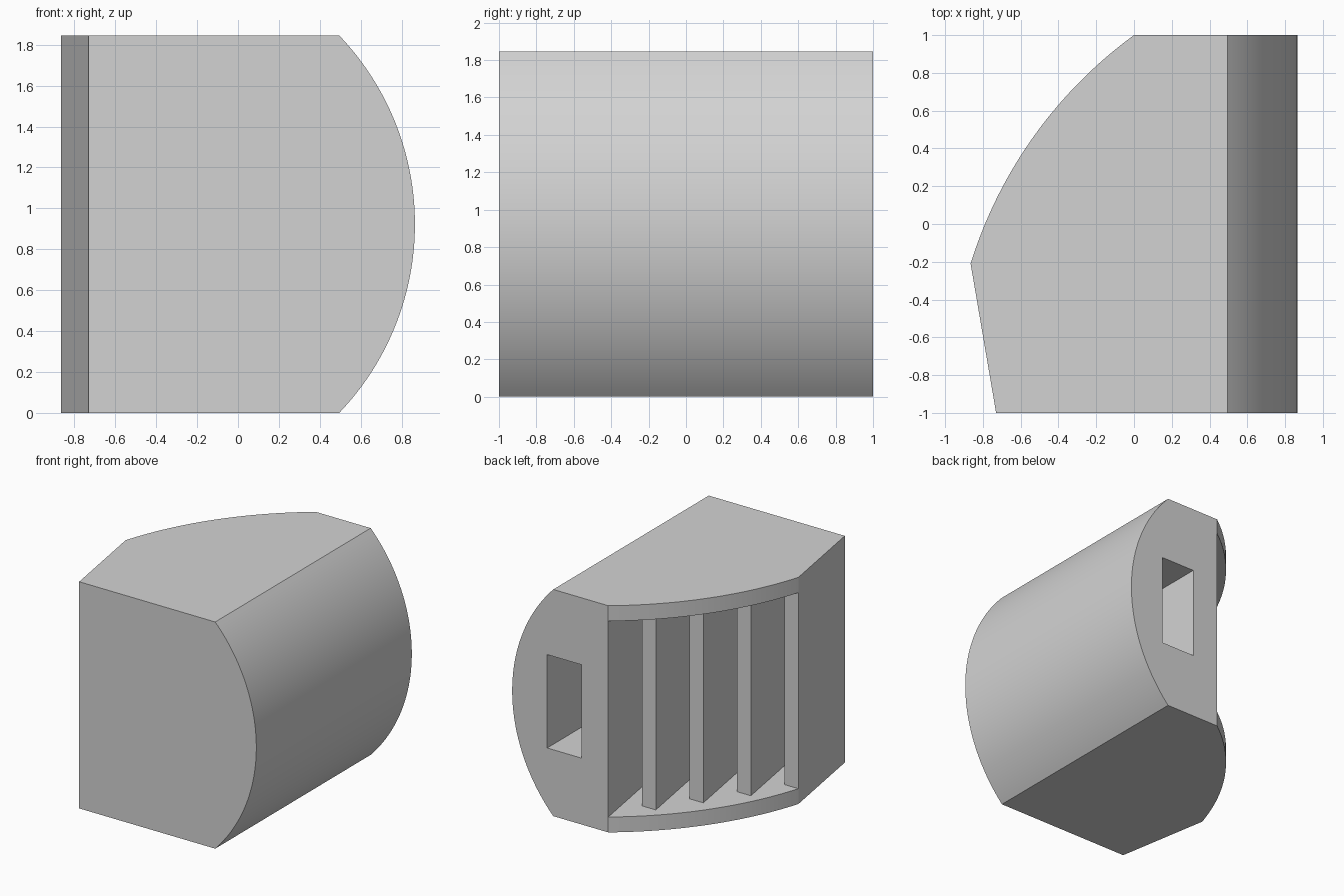
import bpy
import bmesh
import math
from mathutils import Vector

old = bpy.data.objects.get("Cube")
if old:
    bpy.data.objects.remove(old, do_unlink=True)

HEIGHT, WALL = 1.845, 0.125

grey = bpy.data.materials.new("plain grey")
grey.use_nodes = True
grey.diffuse_color = (0.65, 0.65, 0.65, 1)
grey.node_tree.nodes["Principled BSDF"].inputs["Base Color"].default_value = (0.65, 0.65, 0.65, 1)


def arc(a, b, sagitta, steps):
    """Points of a circular arc from a to b, bulging to the left of a->b for positive sagitta."""
    a, b = Vector(a), Vector(b)
    half = (b - a).length / 2
    along = (b - a).normalized()
    out = Vector((-along.y, along.x)) * (1 if sagitta > 0 else -1)
    s = abs(sagitta)
    radius = (half * half + s * s) / (2 * s)
    centre = (a + b) / 2 + out * (s - radius)
    sweep = math.asin(half / radius)
    angles = [sweep * (2 * i / steps - 1) for i in range(steps + 1)]
    return [centre + radius * (along * math.sin(t) + out * math.cos(t)) for t in angles]


def prism(name, points, start, end, axis="z"):
    """Extrude a flat outline along z, or along y when it is drawn in x and z."""
    def place(p, level):
        return (p[0], p[1], level) if axis == "z" else (p[0], level, p[1])
    bm = bmesh.new()
    low = [bm.verts.new(place(p, start)) for p in points]
    high = [bm.verts.new(place(p, end)) for p in points]
    bm.faces.new(low)
    bm.faces.new(high)
    for i in range(len(points)):
        j = (i + 1) % len(points)
        bm.faces.new((low[i], low[j], high[j], high[i]))
    bmesh.ops.recalc_face_normals(bm, faces=bm.faces)
    mesh = bpy.data.meshes.new(name)
    bm.to_mesh(mesh)
    bm.free()
    mesh.materials.append(grey)
    obj = bpy.data.objects.new(name, mesh)
    bpy.context.collection.objects.link(obj)
    return obj


def combine(target, cutter, operation):
    """Apply a boolean and discard the cutter."""
    mod = target.modifiers.new("shape", "BOOLEAN")
    mod.operation, mod.object, mod.solver = operation, cutter, "EXACT"
    bpy.ops.object.select_all(action="DESELECT")
    bpy.context.view_layer.objects.active = target
    target.select_set(True)
    bpy.ops.object.modifier_apply(modifier=mod.name)
    bpy.data.objects.remove(cutter, do_unlink=True)


# Main body: bowed on the right seen from the front, curved and angled in plan
back_corner = Vector((0, 1))
side_corner = Vector((-0.865, -0.21))
front_corner = Vector((-0.73, -1))
plan = arc(back_corner, side_corner, -0.12, 32) + [front_corner, Vector((1.2, -1)), Vector((1.2, 1))]
body = prism("louvred_body", plan, 0, HEIGHT)
bow = [(-1.2, 0)] + arc((0.495, 0), (0.865 - 0.37, HEIGHT), -0.37, 64) + [(-1.2, HEIGHT)]
combine(body, prism("bow_profile", bow, -1.3, 1.3, "y"), "INTERSECT")

# Comb-shaped recess that leaves slanted louvre blades between top and bottom plates
slant = (front_corner - side_corner).normalized()
outward = Vector((-0.814, 0.582)) * 0.5
thick = Vector((WALL, 0))


def deep(p):
    return p + slant * ((WALL - 1 - p.y) / slant.y)


tips = [back_corner.lerp(side_corner, i / 4) for i in range(5)]
comb = [back_corner + outward]
for tip, following in zip(tips, tips[1:]):
    blade = following + thick
    comb += [tip, deep(tip), deep(blade), blade]
comb += [side_corner, side_corner + outward]
combine(body, prism("louvre_recess", comb, WALL, HEIGHT - WALL), "DIFFERENCE")

# Rectangular socket in the back
socket = [(0.24, -0.2), (0.55, -0.2), (0.55, 1.2), (0.24, 1.2)]
combine(body, prism("socket_cutter", socket, 0.54, 1.3), "DIFFERENCE")

bpy.ops.object.shade_smooth_by_angle(angle=math.radians(15))
